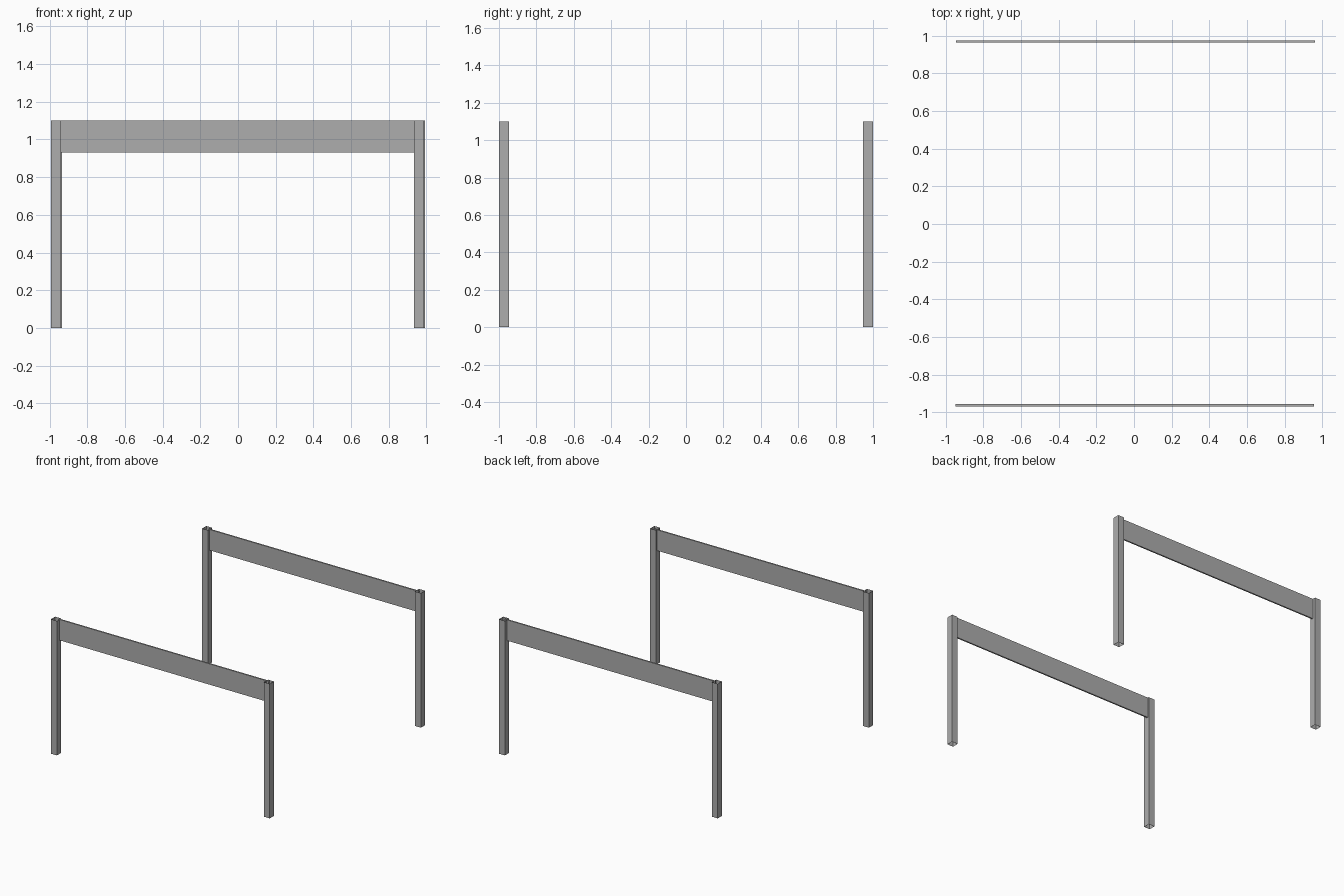
import bpy
import bmesh
from mathutils import Matrix, Vector

cube = bpy.data.objects.get("Cube")
if cube:
    bpy.data.objects.remove(cube, do_unlink=True)

GREY = 0.42
grey = bpy.data.materials.new("grey metal")
grey.use_nodes = True
grey.diffuse_color = (GREY, GREY, GREY, 1)
grey.node_tree.nodes["Principled BSDF"].inputs["Base Color"].default_value = (GREY, GREY, GREY, 1)


def box(name, low, high, open_ends=False):
    """Box between two corners, optionally without top and bottom."""
    low, high = Vector(low), Vector(high)
    bm = bmesh.new()
    bmesh.ops.create_cube(bm, size=1, matrix=Matrix.LocRotScale((low + high) / 2, None, high - low))
    if open_ends:
        bm.normal_update()
        ends = [f for f in bm.faces if abs(f.normal.z) > 0.5]
        bmesh.ops.delete(bm, geom=ends, context='FACES_ONLY')
    mesh = bpy.data.meshes.new(name)
    bm.to_mesh(mesh)
    bm.free()
    mesh.materials.append(grey)
    obj = bpy.data.objects.new(name, mesh)
    bpy.context.collection.objects.link(obj)


HEIGHT = 1.10
POST = 0.054

# Two separate frames, the back one shifted very slightly sideways
for row, shift, y_post, y_beam in (("front", -0.0025, -1.0, -0.962),
                                   ("back", 0.0025, 1.0 - POST, 0.969)):
    # Open square tube posts
    for side, x in (("right", -0.99), ("left", 0.99 - POST)):
        box(f"{row}_{side}_post", (x + shift, y_post, 0),
            (x + shift + POST, y_post + POST, HEIGHT), open_ends=True)
    # Thin deep beam running into both posts
    box(f"{row}_beam", (-0.946 + shift, y_beam - 0.006, 0.93),
        (0.957 + shift, y_beam + 0.006, HEIGHT))
